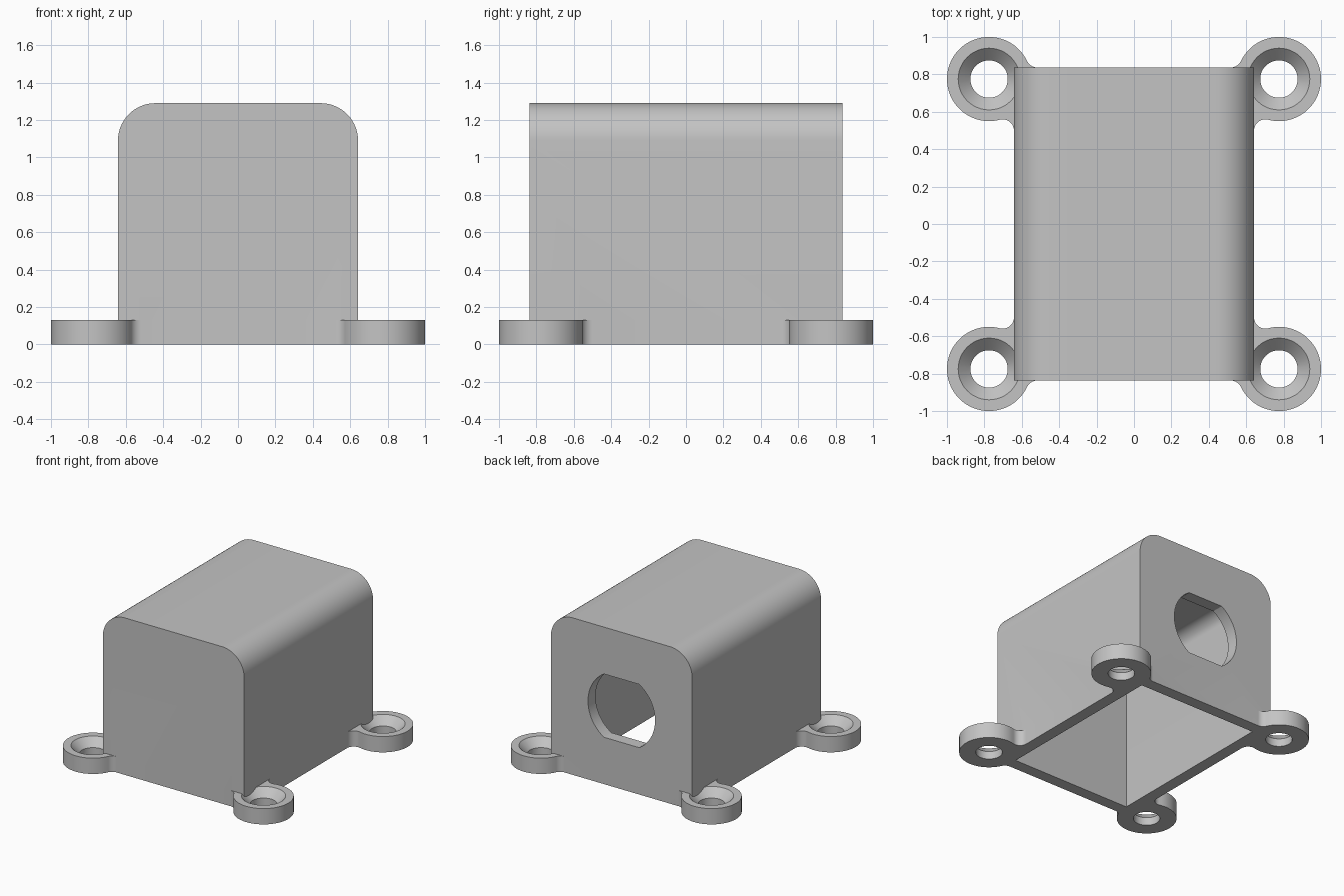
import bpy
import bmesh
from math import pi, sin, cos, atan2, sqrt, radians
from mathutils import Matrix, Vector

cube = bpy.data.objects.get("Cube")
if cube:
    bpy.data.objects.remove(cube, do_unlink=True)

# Main dimensions
HALF_X, HALF_Y, HEIGHT, ROUND, WALL = 0.642, 0.837, 1.29, 0.2, 0.098
EAR, EAR_R, EAR_H, BLEND = 0.775, 0.225, 0.13, 0.06
HOLE_R, SINK_R = 0.1, 0.165

grey = bpy.data.materials.new("plain grey")
grey.use_nodes = True
colour = (0.55, 0.55, 0.55, 1)
grey.diffuse_color = colour
grey.node_tree.nodes["Principled BSDF"].inputs["Base Color"].default_value = colour


def arc(cx, cy, r, a0, a1, steps):
    angles = [a0 + (a1 - a0) * i / steps for i in range(steps + 1)]
    return [(cx + r * cos(a), cy + r * sin(a)) for a in angles]


def make_object(name, bm):
    bmesh.ops.recalc_face_normals(bm, faces=bm.faces)
    mesh = bpy.data.meshes.new(name)
    bm.to_mesh(mesh)
    bm.free()
    mesh.materials.append(grey)
    ob = bpy.data.objects.new(name, mesh)
    bpy.context.collection.objects.link(ob)
    return ob


def prism(name, outline, start, end, along_y=False):
    """Extrude a 2D outline along z, or an x-z outline along y."""
    bm = bmesh.new()
    point = (lambda u, v: (u, start, v)) if along_y else (lambda u, v: (u, v, start))
    face = bm.faces.new([bm.verts.new(point(u, v)) for u, v in outline])
    moved = bmesh.ops.extrude_face_region(bm, geom=[face])["geom"]
    step = Vector((0, end - start, 0) if along_y else (0, 0, end - start))
    bmesh.ops.translate(bm, vec=step, verts=[g for g in moved if isinstance(g, bmesh.types.BMVert)])
    return make_object(name, bm)


def apply_modifier(ob, mod):
    with bpy.context.temp_override(object=ob, active_object=ob, selected_objects=[ob]):
        bpy.ops.object.modifier_apply(modifier=mod.name)


def boolean(ob, other, operation):
    mod = ob.modifiers.new(operation, "BOOLEAN")
    mod.operation, mod.solver, mod.object = operation, "EXACT", other
    apply_modifier(ob, mod)
    bpy.data.objects.remove(other, do_unlink=True)


def arch(half, bottom, top, r):
    """Rectangle with rounded top corners."""
    return ([(-half, bottom), (half, bottom)]
            + arc(half - r, top - r, r, 0, pi / 2, 16)
            + arc(r - half, top - r, r, pi / 2, pi, 16))


# Housing shell
housing = prism("housing", arch(HALF_X, 0, HEIGHT, ROUND), -HALF_Y, HALF_Y, True)

# Mounting ear: a disc blended into both walls
reach = EAR_R + BLEND
side_x = HALF_X + BLEND
side_y = EAR - sqrt(reach ** 2 - (EAR - side_x) ** 2)
back_y = HALF_Y + BLEND
back_x = EAR - sqrt(reach ** 2 - (back_y - EAR) ** 2)
a_side = atan2(EAR - side_y, EAR - side_x)
a_back = atan2(back_y - EAR, back_x - EAR)
outline = [(HALF_X - 0.02, side_y)]
outline += arc(side_x, side_y, BLEND, pi, a_side, 10)
outline += arc(EAR, EAR, EAR_R, a_side - pi, a_back, 48)[1:]
outline += arc(back_x, back_y, BLEND, a_back - pi, -pi / 2, 10)[1:]
outline += [(back_x, HALF_Y - 0.02)]
ears = prism("mounting_ears", outline, 0, EAR_H)

# Countersunk screw hole
bm = bmesh.new()
sink = SINK_R - HOLE_R
profile = [(0, -0.1), (HOLE_R, -0.1), (HOLE_R, EAR_H - sink),
           (SINK_R + 0.02, EAR_H + 0.02), (0, EAR_H + 0.02)]
verts = [bm.verts.new((r, 0, z)) for r, z in profile]
edges = [bm.edges.new(pair) for pair in zip(verts, verts[1:])]
bmesh.ops.spin(bm, geom=verts + edges, cent=(0, 0, 0), axis=(0, 0, 1),
               angle=2 * pi, steps=48)
bmesh.ops.remove_doubles(bm, verts=bm.verts, dist=1e-5)
bmesh.ops.transform(bm, matrix=Matrix.Translation((EAR, EAR, 0)), verts=bm.verts)
boolean(ears, make_object("screw_hole_cutter", bm), "DIFFERENCE")

# Repeat the ear on all four corners and join it to the housing
mirror = ears.modifiers.new("mirror", "MIRROR")
mirror.use_axis = (True, True, False)
mirror.use_mirror_merge = False
apply_modifier(ears, mirror)
boolean(housing, ears, "UNION")

# Open-bottomed cavity
inner = arch(HALF_X - WALL, -0.1, HEIGHT - WALL, ROUND - WALL)
cavity = prism("cavity_cutter", inner, WALL - HALF_Y, HALF_Y - WALL, True)
boolean(housing, cavity, "DIFFERENCE")

# Round back opening with flat top and bottom
OPEN_R, OPEN_FLAT, OPEN_Z = 0.305, 0.26, 0.645
flat = atan2(OPEN_FLAT, sqrt(OPEN_R ** 2 - OPEN_FLAT ** 2))
opening = (arc(0, OPEN_Z, OPEN_R, -flat, flat, 24)
           + arc(0, OPEN_Z, OPEN_R, pi - flat, pi + flat, 24))
boolean(housing, prism("opening_cutter", opening, HALF_Y - 0.3, HALF_Y + 0.1, True), "DIFFERENCE")

# Smooth curves, crisp edges
bpy.ops.object.select_all(action="DESELECT")
housing.select_set(True)
bpy.context.view_layer.objects.active = housing
bpy.ops.object.shade_smooth_by_angle(angle=radians(25))
